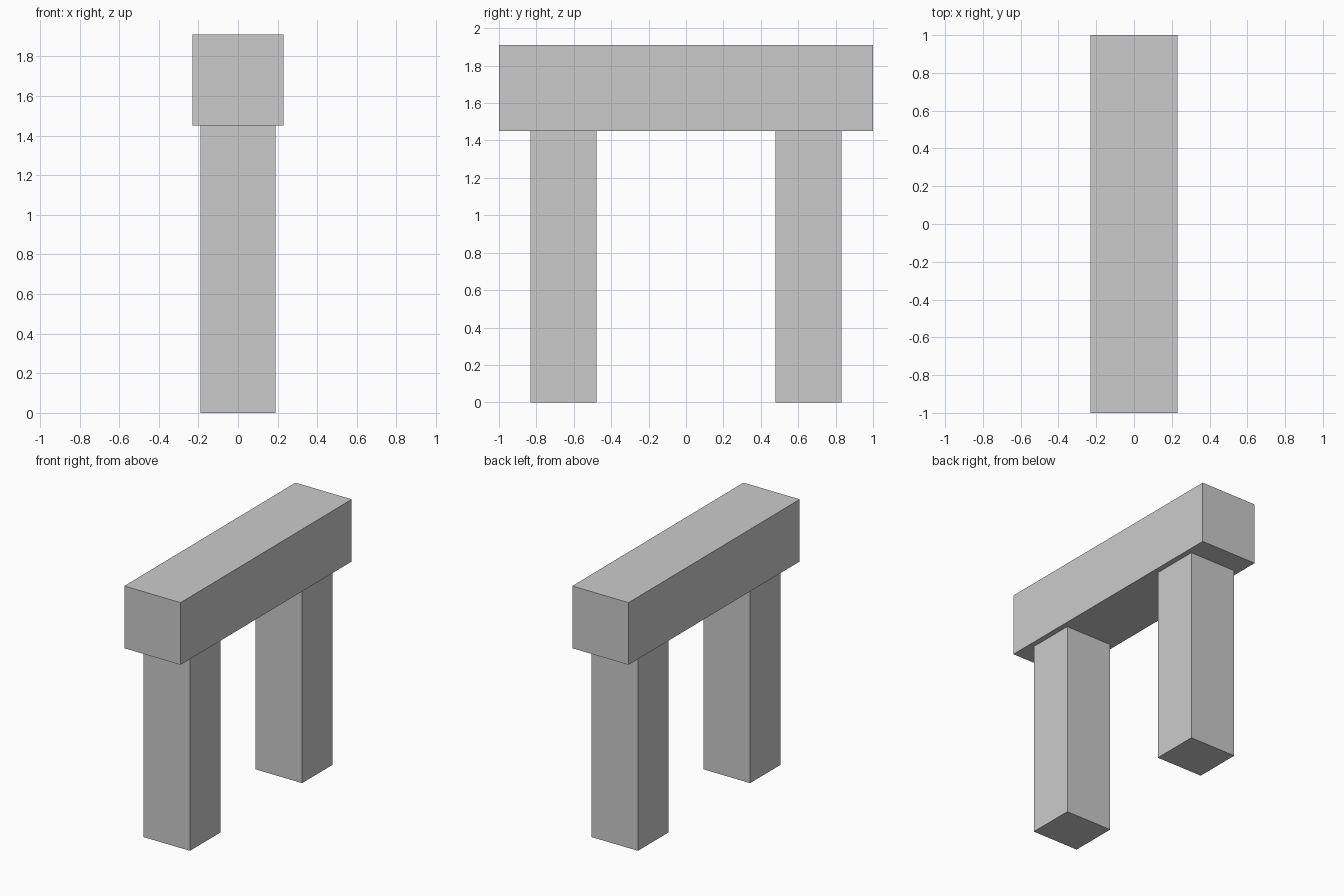
import bpy

if "Cube" in bpy.data.objects:
    bpy.data.objects.remove(bpy.data.objects["Cube"])


def block(name, size, center):
    bpy.ops.mesh.primitive_cube_add(size=1, location=center)
    obj = bpy.context.object
    obj.name = name
    obj.scale = size
    bpy.ops.object.transform_apply(location=False, rotation=False, scale=True)
    return obj


PILLAR_H = 1.45
TOP = 1.91

# Two upright pillars
for name, side in (("front_pillar", -1), ("back_pillar", 1)):
    block(name, (0.38, 0.354, PILLAR_H), (0, side * 0.655, PILLAR_H / 2))

# Lintel resting across the pillars
block("lintel", (0.46, 2.0, TOP - PILLAR_H), (0, 0, (TOP + PILLAR_H) / 2))
